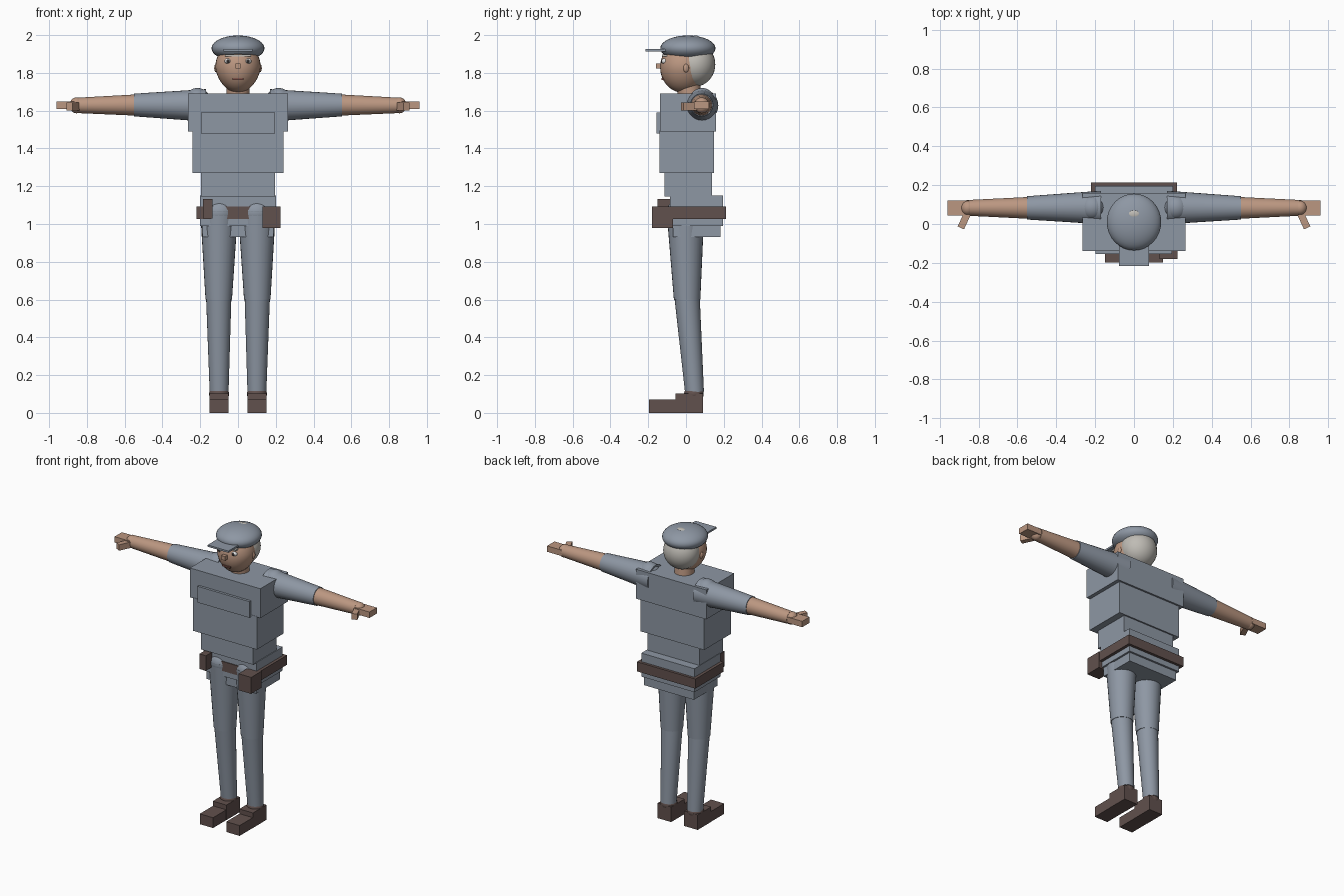
import bpy, math
from mathutils import Vector

if "Cube" in bpy.data.objects:
    bpy.data.objects.remove(bpy.data.objects["Cube"])


def mat(name, c):
    m = bpy.data.materials.new(name)
    m.diffuse_color = (*c, 1)
    m.use_nodes = True
    m.node_tree.nodes["Principled BSDF"].inputs["Base Color"].default_value = m.diffuse_color
    return m


BLUE = mat("slate_blue", (0.27, 0.31, 0.37))
SKIN = mat("skin", (0.50, 0.31, 0.22))
BROWN = mat("brown_leather", (0.12, 0.082, 0.075))
HAIR = mat("grey_hair", (0.52, 0.50, 0.46))
WHITE = mat("eye_white", (0.75, 0.75, 0.75))
DARK = mat("dark", (0.03, 0.025, 0.025))
LIP = mat("lip", (0.22, 0.09, 0.07))


def finish(name, m, smooth=True):
    o = bpy.context.object
    o.name = name
    o.data.materials.append(m)
    if smooth:
        bpy.ops.object.shade_smooth_by_angle()
    return o


def box(name, m, x, y, z):
    """Box from (min, max) ranges."""
    bpy.ops.mesh.primitive_cube_add(size=1, location=[(a + b) / 2 for a, b in (x, y, z)])
    bpy.context.object.scale = [b - a for a, b in (x, y, z)]
    bpy.ops.object.transform_apply(location=False, rotation=False, scale=True)
    return finish(name, m, False)


def ball(name, m, loc, r):
    bpy.ops.mesh.primitive_uv_sphere_add(segments=32, ring_count=20, radius=1, location=loc)
    bpy.context.object.scale = r
    bpy.ops.object.transform_apply(location=False, rotation=False, scale=True)
    return finish(name, m)


def limb(name, m, a, b, ra, rb):
    """Tapered round limb from a to b."""
    a, b = Vector(a), Vector(b)
    bpy.ops.mesh.primitive_cone_add(vertices=28, radius1=ra, radius2=rb, depth=(b - a).length,
                                    location=(a + b) / 2)
    bpy.context.object.rotation_euler = (b - a).to_track_quat('Z', 'Y').to_euler()
    return finish(name, m)


# Torso blocks
box("upper_chest", BLUE, (-0.265, 0.265), (-0.138, 0.16), (1.49, 1.69))
box("chest_panel", BLUE, (-0.197, 0.195), (-0.155, 0), (1.48, 1.59))
box("midriff", BLUE, (-0.24, 0.24), (-0.14, 0.148), (1.27, 1.495))
box("waist", BLUE, (-0.197, 0.195), (-0.115, 0.138), (1.145, 1.275))
box("hips", BLUE, (-0.2, 0.2), (-0.085, 0.195), (0.99, 1.15))
box("seat_block", BLUE, (-0.187, 0.187), (-0.07, 0.182), (0.93, 1.0))

# Belt and pouches
box("belt", BROWN, (-0.22, 0.22), (-0.09, 0.213), (1.027, 1.092))
box("large_pouch", BROWN, (0.13, 0.225), (-0.18, -0.068), (0.98, 1.092))
box("small_pouch", BROWN, (-0.185, -0.135), (-0.152, -0.08), (1.03, 1.132))

# Head, hair and cap
limb("neck", SKIN, (0, 0.02, 1.67), (0, 0.01, 1.77), 0.062, 0.062)
head = ball("head", SKIN, (0, -0.015, 1.83), (0.12, 0.122, 0.135))
for v in head.data.vertices:                       # taper the jaw
    if v.co.z < 0:
        v.co.x *= 1 + 0.9 * v.co.z
ball("hair", HAIR, (0, 0.045, 1.845), (0.117, 0.11, 0.118))
ball("cap", BLUE, (0, 0.01, 1.93), (0.14, 0.146, 0.068))
ball("cap_button", HAIR, (0, 0.05, 1.99), (0.03, 0.02, 0.008))
box("cap_brim", BLUE, (-0.078, 0.078), (-0.215, -0.08), (1.914, 1.926))

# Face
box("nose", SKIN, (-0.014, 0.014), (-0.16, -0.12), (1.822, 1.85))
box("mouth", LIP, (-0.03, 0.03), (-0.13, -0.10), (1.762, 1.772))
box("brow", HAIR, (-0.07, 0.07), (-0.128, -0.10), (1.888, 1.898))

for s, side in ((-1, "right"), (1, "left")):
    # Eyes and ears
    ball("eye_" + side, WHITE, (s * 0.053, -0.112, 1.862), (0.018, 0.018, 0.015))
    ball("pupil_" + side, DARK, (s * 0.053, -0.126, 1.862), (0.009, 0.007, 0.009))
    ball("ear_" + side, SKIN, (s * 0.116, 0.0, 1.825), (0.01, 0.015, 0.022))

    # Arm
    ball("shoulder_" + side, BLUE, (s * 0.215, 0.085, 1.655), (0.068, 0.066, 0.065))
    limb("upper_arm_" + side, BLUE, (s * 0.17, 0.085, 1.628), (s * 0.55, 0.083, 1.63), 0.086, 0.06)
    ball("elbow_" + side, BLUE, (s * 0.53, 0.083, 1.63), (0.035, 0.06, 0.06))
    limb("forearm_" + side, SKIN, (s * 0.5, 0.083, 1.63), (s * 0.845, 0.083, 1.628), 0.058, 0.041)
    ball("wrist_" + side, SKIN, (s * 0.855, 0.083, 1.628), (0.037, 0.04, 0.042))
    box("hand_" + side, SKIN, sorted((s * 0.85, s * 0.96)), (0.043, 0.122), (1.608, 1.648))
    thumb = box("thumb_" + side, SKIN, (-0.018, 0.018), (-0.055, 0.055), (1.605, 1.645))
    thumb.location = (s * 0.868, 0.03, 1.622)
    thumb.rotation_euler.z = s * math.radians(25)

    # Leg
    ball("hip_joint_" + side, BLUE, (s * 0.1, -0.003, 1.06), (0.1, 0.1, 0.085))
    limb("thigh_" + side, BLUE, (s * 0.102, 0.006, 0.6), (s * 0.1, -0.003, 1.07), 0.07, 0.1)
    limb("shin_" + side, BLUE, (s * 0.1, 0.045, 0.11), (s * 0.102, 0.006, 0.61), 0.05, 0.067)

    # Shoe
    ball("ankle_" + side, BROWN, (s * 0.1, 0.042, 0.1), (0.053, 0.052, 0.042))
    box("heel_" + side, BROWN, (s * 0.1 - 0.051, s * 0.1 + 0.051), (-0.055, 0.09), (0, 0.102))
    box("toe_" + side, BROWN, (s * 0.1 - 0.05, s * 0.1 + 0.05), (-0.197, -0.05), (0, 0.07))
